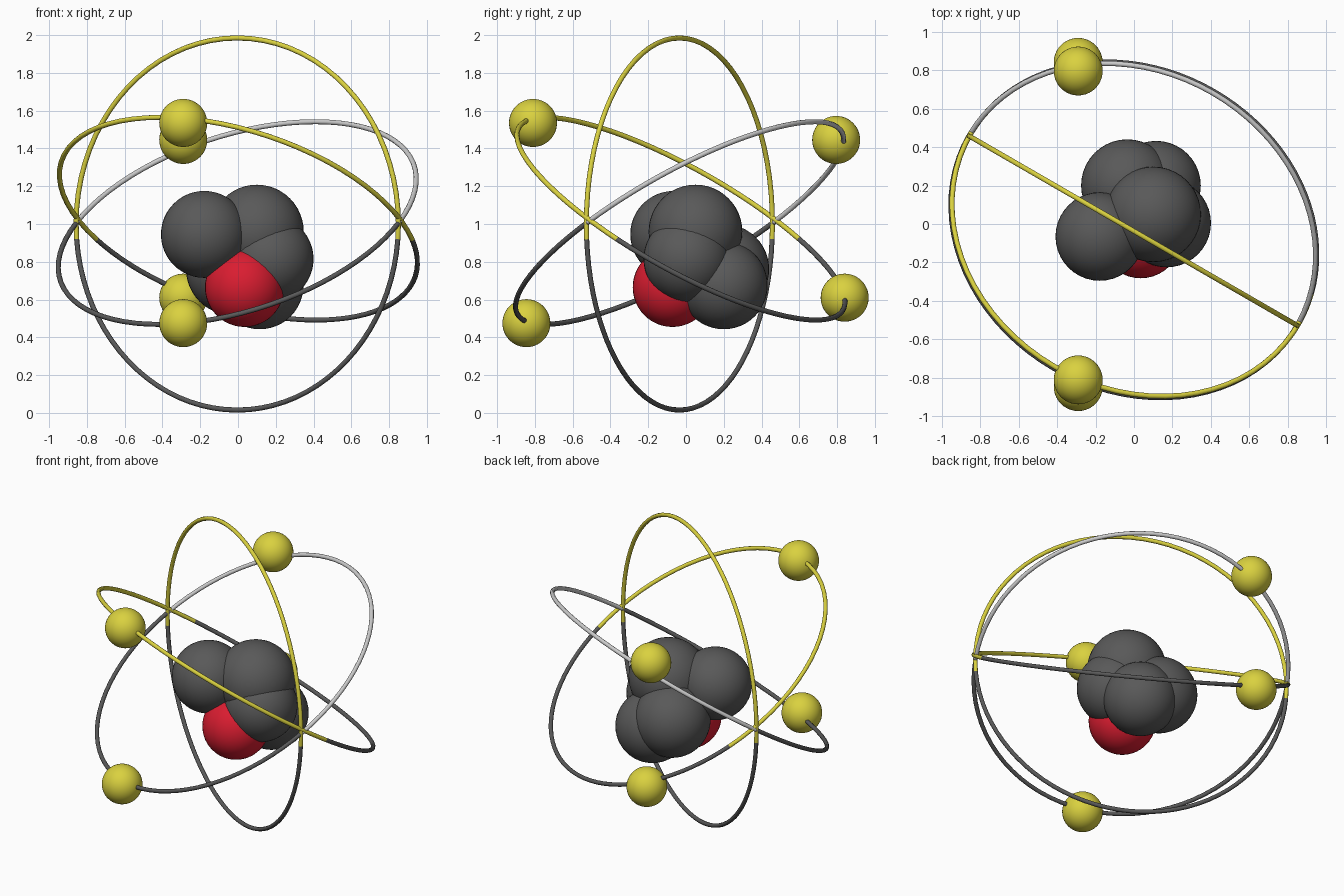
import bpy, bmesh
from math import sin, cos, asin, pi, radians
from mathutils import Vector

if "Cube" in bpy.data.objects:
    bpy.data.objects.remove(bpy.data.objects["Cube"])


def material(name, rgb):
    m = bpy.data.materials.new(name)
    m.diffuse_color = (*rgb, 1)
    m.use_nodes = True
    m.node_tree.nodes["Principled BSDF"].inputs["Base Color"].default_value = m.diffuse_color
    return m


YELLOW = material("yellow", (0.70, 0.64, 0.05))
DARK = material("dark_grey", (0.10, 0.10, 0.10))
RED = material("red", (0.70, 0.012, 0.03))


def finish(bm, name, mat):
    bmesh.ops.recalc_face_normals(bm, faces=bm.faces)
    me = bpy.data.meshes.new(name)
    bm.to_mesh(me)
    bm.free()
    me.shade_smooth()
    if mat:
        me.materials.append(mat)
    ob = bpy.data.objects.new(name, me)
    bpy.context.collection.objects.link(ob)
    return ob


def ball(name, pos, r, mat):
    bm = bmesh.new()
    bmesh.ops.create_uvsphere(bm, u_segments=40, v_segments=24, radius=r)
    bmesh.ops.translate(bm, verts=bm.verts, vec=pos)
    finish(bm, name, mat)


def arc(name, centre, u, v, a0, a1, mat, R=0.985, r=0.0135, sides=10, steps=40):
    """Tube along part of the circle spanned by u and v."""
    bm = bmesh.new()
    normal = u.cross(v)
    loops = []
    for i in range(steps + 1):
        t = a0 + (a1 - a0) * i / steps
        out = u * cos(t) + v * sin(t)
        loops.append([bm.verts.new(centre + out * (R + r * cos(k)) + normal * (r * sin(k)))
                      for k in (2 * pi * j / sides for j in range(sides))])
    for a, b in zip(loops, loops[1:]):
        for j in range(sides):
            k = (j + 1) % sides
            bm.faces.new((a[j], a[k], b[k], b[j]))
    finish(bm, name, mat)


# Three orbit rings sharing one horizontal axis, each split into two colours
axis = Vector((cos(radians(30)), -sin(radians(30)), 0))
across = Vector((0.5, cos(radians(30)), 0))
up = Vector((0, 0, 1))
tilt = radians(33)
rings = [
    ("upright_orbit", Vector((-0.004, -0.035, 1.0)), up, 0.92, YELLOW),
    ("back_high_orbit", Vector((-0.004, -0.034, 1.005)), across * cos(tilt) + up * sin(tilt), 1.01, None),
    ("front_high_orbit", Vector((0.002, -0.027, 1.028)), -across * cos(tilt) + up * sin(tilt), 0.92, YELLOW),
]
for name, centre, v, split_z, mat in rings:
    a = asin((split_z - centre.z) / (0.985 * v.z))
    arc(name + "_upper", centre, axis, v, a, pi - a, mat)
    arc(name + "_lower", centre, axis, v, pi - a, 2 * pi + a, DARK)

# Electrons on the tilted rings
for i, (y, z) in enumerate([(-0.81, 1.535), (0.795, 1.445), (0.84, 0.61), (-0.845, 0.475)]):
    ball(f"electron_{i + 1}", (-0.29, y, z), 0.127, YELLOW)

# Nucleus cluster
nucleus = [
    ((-0.178, -0.065, 0.945), 0.23),
    ((0.10, 0.05, 0.96), 0.248),
    ((-0.035, 0.20, 0.76), 0.24),
    ((0.115, 0.20, 0.675), 0.232),
    ((0.17, 0.005, 0.815), 0.23),
]
for i, (pos, r) in enumerate(nucleus):
    ball(f"nucleus_ball_{i + 1}", pos, r, DARK)
ball("nucleus_red_ball", (0.035, -0.072, 0.665), 0.21, RED)
